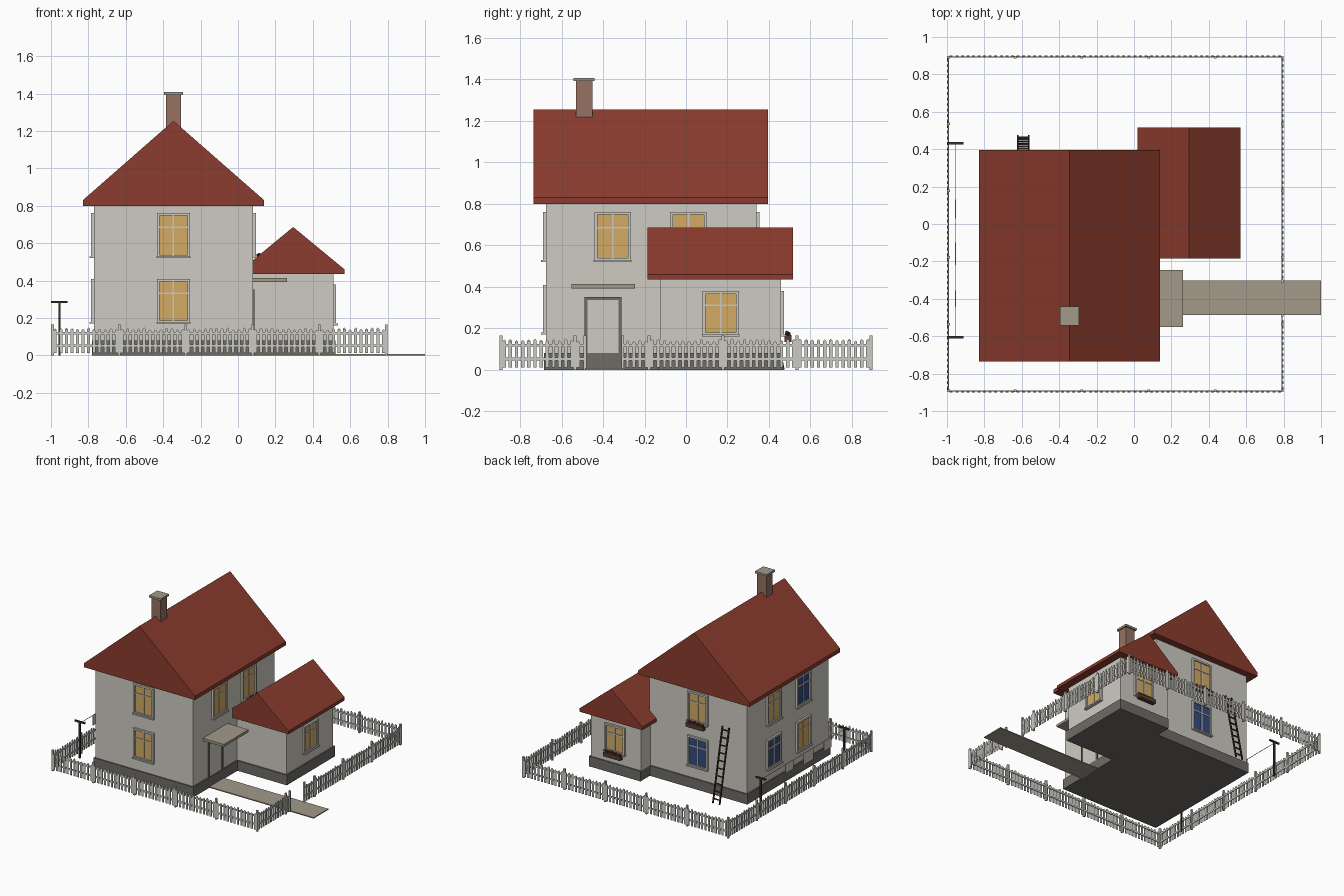
import bpy, bmesh, math, random
from mathutils import Matrix, Vector

if "Cube" in bpy.data.objects:
    bpy.data.objects.remove(bpy.data.objects["Cube"])
random.seed(4)

# ---- Colours ----
COLOURS = {
    "plaster": (0.62, 0.60, 0.54), "roof_red": (0.26, 0.045, 0.028),
    "plinth_grey": (0.16, 0.15, 0.135), "stone": (0.36, 0.32, 0.255),
    "chimney_brick": (0.31, 0.165, 0.125), "lit_glass": (0.65, 0.41, 0.13),
    "blue_glass": (0.035, 0.07, 0.21), "dark_wood": (0.05, 0.028, 0.016),
    "pale_trim": (0.60, 0.59, 0.55), "box_wood": (0.10, 0.045, 0.028),
}
NAMES = list(COLOURS)
MATS = []
for n, c in COLOURS.items():
    m = bpy.data.materials.new(n)
    m.diffuse_color = (*c, 1)
    m.use_nodes = True
    m.node_tree.nodes["Principled BSDF"].inputs["Base Color"].default_value = m.diffuse_color
    MATS.append(m)


def finish(name, bm, mats):
    bmesh.ops.recalc_face_normals(bm, faces=bm.faces)
    me = bpy.data.meshes.new(name)
    bm.to_mesh(me)
    bm.free()
    for n in mats:
        me.materials.append(MATS[NAMES.index(n)])
    ob = bpy.data.objects.new(name, me)
    bpy.context.collection.objects.link(ob)
    return ob


def box(bm, lo, hi, M=Matrix(), mat=0):
    lo, hi = Vector(lo), Vector(hi)
    S = Matrix.Diagonal((*(hi - lo), 1))
    r = bmesh.ops.create_cube(bm, size=1, matrix=M @ Matrix.Translation((lo + hi) / 2) @ S)
    for f in {f for v in r["verts"] for f in v.link_faces}:
        f.material_index = mat


def prism(bm, profile, depth, M):
    """Extrude an (x, z) profile along y from 0 to depth."""
    f = bm.faces.new([bm.verts.new(M @ Vector((x, 0, z))) for x, z in profile])
    r = bmesh.ops.extrude_face_region(bm, geom=[f])
    off = M.to_3x3() @ Vector((0, depth, 0))
    for v in r["geom"]:
        if isinstance(v, bmesh.types.BMVert):
            v.co += off


def block(name, lo, hi, mat):
    bm = bmesh.new()
    box(bm, lo, hi)
    return finish(name, bm, [mat])


# ---- House body ----
block("main_walls", (-0.77, -0.675, 0.08), (0.08, 0.34, 0.81), "plaster")
block("main_plinth", (-0.78, -0.685, 0), (0.09, 0.35, 0.08), "plinth_grey")
block("annex_walls", (0.07, -0.125, 0.08), (0.51, 0.458, 0.445), "plaster")
block("annex_plinth", (0.07, -0.135, 0), (0.52, 0.468, 0.08), "plinth_grey")


def roof(name, x0, x1, y0, y1, z0, fascia, z1):
    bm = bmesh.new()
    xm = (x0 + x1) / 2
    prism(bm, [(x0, z0), (x1, z0), (x1, z0 + fascia), (xm, z1), (x0, z0 + fascia)],
          y1 - y0, Matrix.Translation((0, y0, 0)))
    finish(name, bm, ["roof_red"])


roof("main_roof", -0.83, 0.14, -0.735, 0.395, 0.80, 0.03, 1.255)
roof("annex_roof", 0.02, 0.57, -0.185, 0.515, 0.435, 0.025, 0.687)

block("chimney", (-0.385, -0.53, 1.15), (-0.305, -0.452, 1.395), "chimney_brick")
block("chimney_cap", (-0.396, -0.542, 1.392), (-0.294, -0.441, 1.408), "stone")


# ---- Windows (local: x along wall, -y outward, z up from the sill) ----
def wall_matrix(x, y, z, angle):
    return Matrix.Translation((x, y, z)) @ Matrix.Rotation(math.radians(angle), 4, "Z")


def window(name, M, h, glass):
    bm = bmesh.new()
    w, b, d = 0.088, 0.014, 0.015
    box(bm, (-w, -d, 0), (-w + b, 0.005, h), M)
    box(bm, (w - b, -d, 0), (w, 0.005, h), M)
    box(bm, (-w + b, -d, h - b), (w - b, 0.005, h), M)
    box(bm, (-w + b, -d, 0), (w - b, 0.005, b), M)
    box(bm, (-w - 0.003, -0.024, -0.004), (w + 0.003, 0.005, 0.006), M)   # sill
    box(bm, (-0.004, -0.01, b), (0.004, 0, h - b), M)                     # mullion
    box(bm, (-w + b, -0.01, 0.66 * h), (w - b, 0, 0.66 * h + 0.008), M)   # transom
    box(bm, (-w + b, -0.005, b), (w - b, 0.003, h - b), M, 1)             # glass
    finish(name, bm, ["pale_trim", glass])


def flower_box(name, M):
    bm = bmesh.new()
    box(bm, (-0.075, -0.05, -0.03), (0.075, -0.016, 0.002), M)
    for i in range(8):
        p = Vector((-0.063 + 0.018 * i, -0.033 + random.uniform(-.005, .005), 0.006 + random.uniform(0, .008)))
        r = bmesh.ops.create_icosphere(bm, subdivisions=1, radius=0.011, matrix=M @ Matrix.Translation(p))
        for f in {f for v in r["verts"] for f in v.link_faces}:
            f.material_index = 1 + i % 2
    finish(name, bm, ["box_wood", "roof_red", "dark_wood"])


FRONT, RIGHT, BACK, LEFT = 0, 90, 180, 270
LOW, UP = 0.174, 0.524
L, B = "lit_glass", "blue_glass"
WINDOWS = [  # name, x, y, sill z, facing, height, glass, flowers
    ("front_lower", -0.345, -0.675, LOW, FRONT, 0.236, L, 0),
    ("front_upper", -0.345, -0.675, UP, FRONT, 0.238, L, 0),
    ("right_upper_a", 0.08, -0.354, UP, RIGHT, 0.238, L, 0),
    ("right_upper_b", 0.08, 0.012, UP, RIGHT, 0.238, L, 1),
    ("back_lower", -0.345, 0.34, LOW, BACK, 0.236, B, 0),
    ("back_upper", -0.345, 0.34, UP, BACK, 0.238, L, 1),
    ("left_lower_a", -0.77, -0.354, LOW, LEFT, 0.236, L, 0),
    ("left_lower_b", -0.77, 0.012, LOW, LEFT, 0.236, B, 0),
    ("left_upper_a", -0.77, -0.354, UP, LEFT, 0.238, B, 0),
    ("left_upper_b", -0.77, 0.012, UP, LEFT, 0.238, L, 0),
    ("annex_right", 0.51, 0.167, 0.165, RIGHT, 0.215, L, 0),
    ("annex_back", 0.295, 0.458, 0.165, BACK, 0.215, L, 1),
]
for n, x, y, z, a, h, g, fl in WINDOWS:
    M = wall_matrix(x, y, z, a)
    window(n + "_window", M, h, g)
    if fl:
        flower_box(n + "_flower_box", M)

# ---- Door, canopy, path ----
bm = bmesh.new()
M = wall_matrix(0.08, -0.4, 0.08, RIGHT)
for s in (-1, 1):
    box(bm, (min(s * 0.075, s * 0.09), -0.009, 0), (max(s * 0.075, s * 0.09), 0.005, 0.272), M)
box(bm, (-0.075, -0.009, 0.257), (0.075, 0.005, 0.272), M)
box(bm, (-0.075, -0.004, 0), (0.075, 0.003, 0.257), M, 1)
finish("front_door", bm, ["plinth_grey", "plaster"])
block("door_canopy", (0.07, -0.552, 0.393), (0.263, -0.245, 0.413), "stone")
block("garden_path", (0.085, -0.486, 0), (1.0, -0.303, 0.008), "stone")


# ---- Picket fence ----
def fence(name, a, b, gap=None):
    a, b = Vector(a), Vector(b)
    d = b - a
    length = d.length
    M = Matrix.Translation(a) @ Matrix.Rotation(math.atan2(d.y, d.x), 4, "Z")
    bm = bmesh.new()
    spans = [(0, length)] if not gap else [(0, gap[0]), (gap[1], length)]
    posts = [length * i / 5 for i in range(6)] + list(gap or [])
    for u0, u1 in spans:
        for z in (0.045, 0.112):
            box(bm, (u0, -0.003, z), (u1, 0.003, z + 0.013), M)
    for u in posts:
        box(bm, (u - 0.007, -0.007, 0), (u + 0.007, 0.007, 0.165), M)
    for i in range(60):
        u = length * (i + 0.5) / 60
        if gap and gap[0] - 0.01 < u < gap[1] + 0.01:
            continue
        w, h = 0.008, 0.138 + random.uniform(0, 0.012)
        prism(bm, [(u - w, 0.012), (u + w, 0.012), (u + w, h - 0.008), (u, h), (u - w, h - 0.008)],
              0.005, M @ Matrix.Translation((0, -0.008, 0)))
    finish(name, bm, ["pale_trim"])


X0, X1, Y = -0.992, 0.792, 0.892
fence("front_fence", (X0, -Y, 0), (X1, -Y, 0))
fence("right_fence", (X1, -Y, 0), (X1, Y, 0), (0.405, 0.587))
fence("back_fence", (X1, Y, 0), (X0, Y, 0))
fence("left_fence", (X0, Y, 0), (X0, -Y, 0))

# ---- Ladder leaning on the back wall ----
bm = bmesh.new()
foot, top = Vector((-0.593, 0.47, 0)), Vector((-0.593, 0.352, 0.56))
length = (top - foot).length
M = Matrix.Translation(foot) @ Matrix.Rotation(math.atan2(foot.y - top.y, top.z), 4, "X")
for x in (-0.033, 0.025):
    box(bm, (x, -0.006, 0), (x + 0.008, 0.006, length), M)
for i in range(10):
    z = length * (i + 0.6) / 10
    box(bm, (-0.028, -0.004, z - 0.004), (0.028, 0.004, z + 0.004), M)
finish("ladder", bm, ["dark_wood"])

# ---- Washing line with hanging cloths ----
for n, y in (("back", 0.432), ("front", -0.606)):
    bm = bmesh.new()
    box(bm, (-0.961, y - 0.006, 0), (-0.949, y + 0.006, 0.285))
    box(bm, (-0.999, y - 0.006, 0.28), (-0.912, y + 0.006, 0.292))
    finish(n + "_line_post", bm, ["dark_wood"])
block("washing_line", (-0.9565, -0.606, 0.274), (-0.9535, 0.432, 0.277), "pale_trim")
bm = bmesh.new()
for y, w, h in ((0.08, 0.10, 0.07), (-0.16, 0.12, 0.09), (-0.40, 0.09, 0.08)):
    box(bm, (-0.957, y - w / 2, 0.277 - h), (-0.953, y + w / 2, 0.278))
finish("hanging_cloths", bm, ["plaster"])
